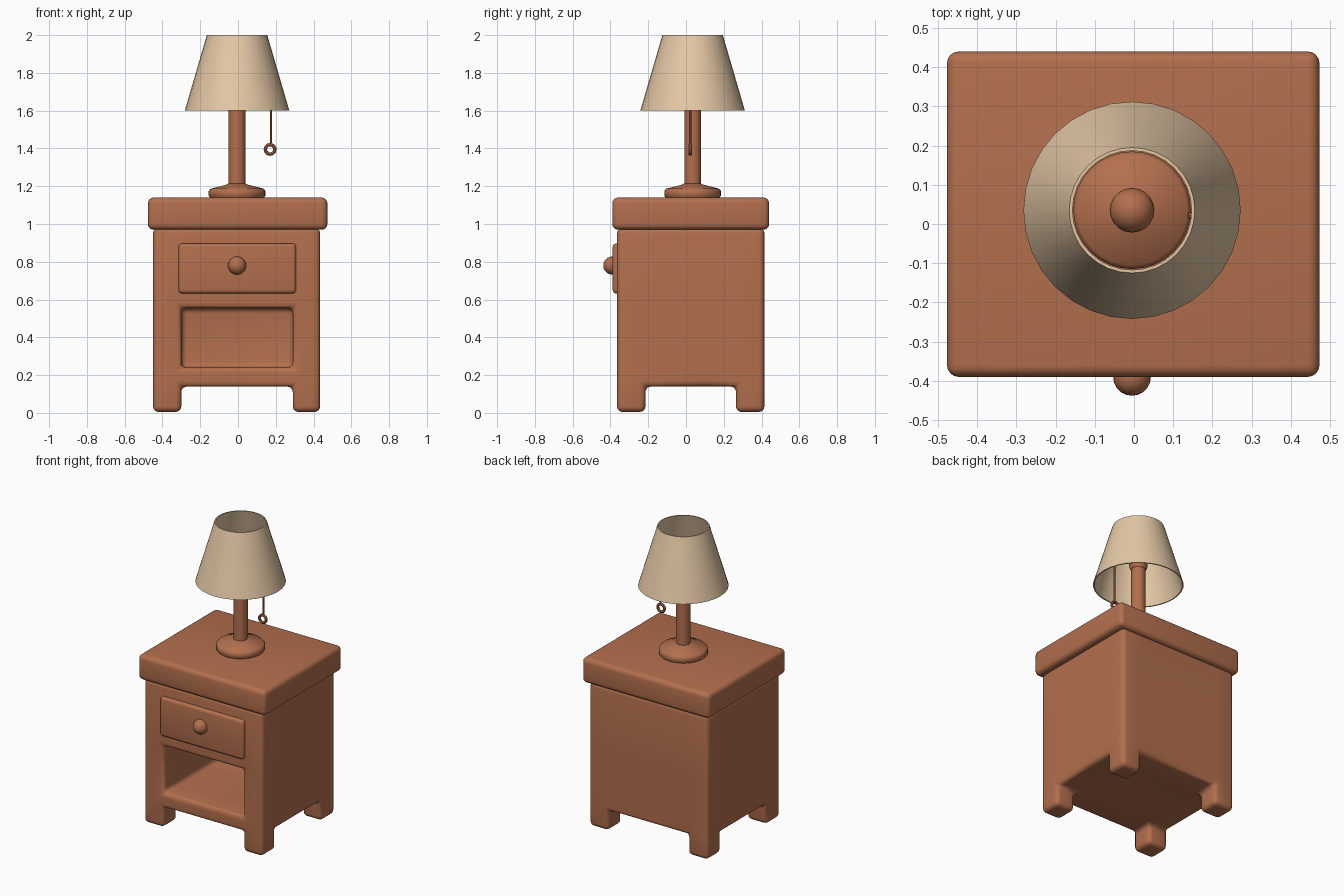
import bpy, bmesh, math
from itertools import product
from mathutils import Vector, Matrix

if "Cube" in bpy.data.objects:
    bpy.data.objects.remove(bpy.data.objects["Cube"])


def material(name, rgb):
    m = bpy.data.materials.new(name)
    m.use_nodes = True
    m.diffuse_color = (*rgb, 1)
    m.node_tree.nodes["Principled BSDF"].inputs["Base Color"].default_value = (*rgb, 1)
    return m


wood = material("warm brown wood", (0.45, 0.16, 0.075))
cloth = material("cream lampshade cloth", (0.78, 0.58, 0.38))


def finish(name, bm, mat, bevel=0, angle=40):
    """Turn a bmesh into a smooth-shaded object, with optional rounded edges."""
    bmesh.ops.remove_doubles(bm, verts=bm.verts, dist=1e-5)
    bmesh.ops.recalc_face_normals(bm, faces=bm.faces)
    me = bpy.data.meshes.new(name)
    bm.to_mesh(me)
    bm.free()
    me.materials.append(mat)
    ob = bpy.data.objects.new(name, me)
    bpy.context.collection.objects.link(ob)
    bpy.ops.object.select_all(action='DESELECT')
    ob.select_set(True)
    bpy.context.view_layer.objects.active = ob
    if bevel:
        mod = ob.modifiers.new("rounded edges", 'BEVEL')
        mod.width, mod.segments, mod.limit_method = bevel, 4, 'ANGLE'
        bpy.ops.object.modifier_apply(modifier=mod.name)
    bpy.ops.object.shade_smooth_by_angle(angle=math.radians(angle))
    return ob


def cell_solid(name, cuts, filled, mat, bevel):
    """Solid made of grid cells; only the faces between full and empty cells are built."""
    bm = bmesh.new()
    for cell in product(*(range(len(c) - 1) for c in cuts)):
        if not filled(*cell):
            continue
        for axis, side in product(range(3), (0, 1)):
            near = list(cell)
            near[axis] += 2 * side - 1
            if 0 <= near[axis] < len(cuts[axis]) - 1 and filled(*near):
                continue
            a, b = [i for i in range(3) if i != axis]
            corners = []
            for da, db in ((0, 0), (1, 0), (1, 1), (0, 1)):
                idx = list(cell)
                idx[axis] += side
                idx[a] += da
                idx[b] += db
                corners.append(bm.verts.new([cuts[i][idx[i]] for i in range(3)]))
            bm.faces.new(corners)
    return finish(name, bm, mat, bevel)


def box(name, xs, ys, zs, mat, bevel):
    return cell_solid(name, (xs, ys, zs), lambda *c: True, mat, bevel)


def lathe(name, profile, centre, mat, steps=32):
    """Spin a (radius, height) profile about a vertical axis."""
    bm = bmesh.new()
    vs = [bm.verts.new((centre[0] + r, centre[1], z)) for r, z in profile]
    es = [bm.edges.new(p) for p in zip(vs, vs[1:])]
    bmesh.ops.spin(bm, geom=vs + es, cent=(*centre, 0), axis=(0, 0, 1),
                   angle=math.tau, steps=steps)
    return finish(name, bm, mat)


def ball(name, centre, radius, mat):
    bm = bmesh.new()
    bmesh.ops.create_uvsphere(bm, u_segments=20, v_segments=12, radius=radius,
                              matrix=Matrix.Translation(centre))
    return finish(name, bm, mat)


# Cabinet: four corner feet, an open shelf in front, solid elsewhere
def cabinet_cell(x, y, z):
    if z == 0:
        return x in (0, 2) and y in (0, 3)
    return not (z == 2 and x == 1 and y < 3)


cell_solid("cabinet",
           ((-0.45, -0.30, 0.29, 0.435), (-0.365, -0.215, 0.1, 0.265, 0.415),
            (0.005, 0.14, 0.24, 0.555, 0.98)), cabinet_cell, wood, 0.03)

# Table top, drawer front and knob
box("table_top", (-0.477, 0.473), (-0.39, 0.44), (0.97, 1.14), wood, 0.03)
box("drawer_front", (-0.315, 0.308), (-0.388, -0.34), (0.632, 0.898), wood, 0.02)
ball("drawer_knob", (-0.005, -0.39, 0.78), 0.048, wood)

# Lamp
lamp = (-0.005, 0.035)
lathe("lamp_base", [(0, 1.135), (0.14, 1.135), (0.15, 1.15), (0.15, 1.175),
                    (0.14, 1.187), (0.06, 1.207), (0.044, 1.215), (0, 1.215)], lamp, wood)
lathe("lamp_post", [(0, 1.2), (0.044, 1.2), (0.044, 1.72), (0, 1.72)], lamp, wood)
ball("lamp_bulb", (*lamp, 1.74), 0.057, wood)
lathe("lampshade", [(0.277, 1.6), (0.16, 2), (0.152, 2), (0.269, 1.6), (0.277, 1.6)],
      lamp, cloth)

# Pull cord with a ring on its end
cord = (0.175, 0.022)
lathe("pull_cord", [(0, 1.42), (0.006, 1.42), (0.006, 1.75), (0, 1.75)], cord, wood, 8)
bpy.ops.mesh.primitive_torus_add(major_radius=0.025, minor_radius=0.009,
                                 major_segments=20, minor_segments=8,
                                 location=(cord[0] - 0.005, cord[1], 1.395),
                                 rotation=(math.pi / 2, 0, 0))
ring = bpy.context.object
ring.name = "pull_ring"
ring.data.materials.append(wood)
bpy.ops.object.shade_smooth_by_angle()
